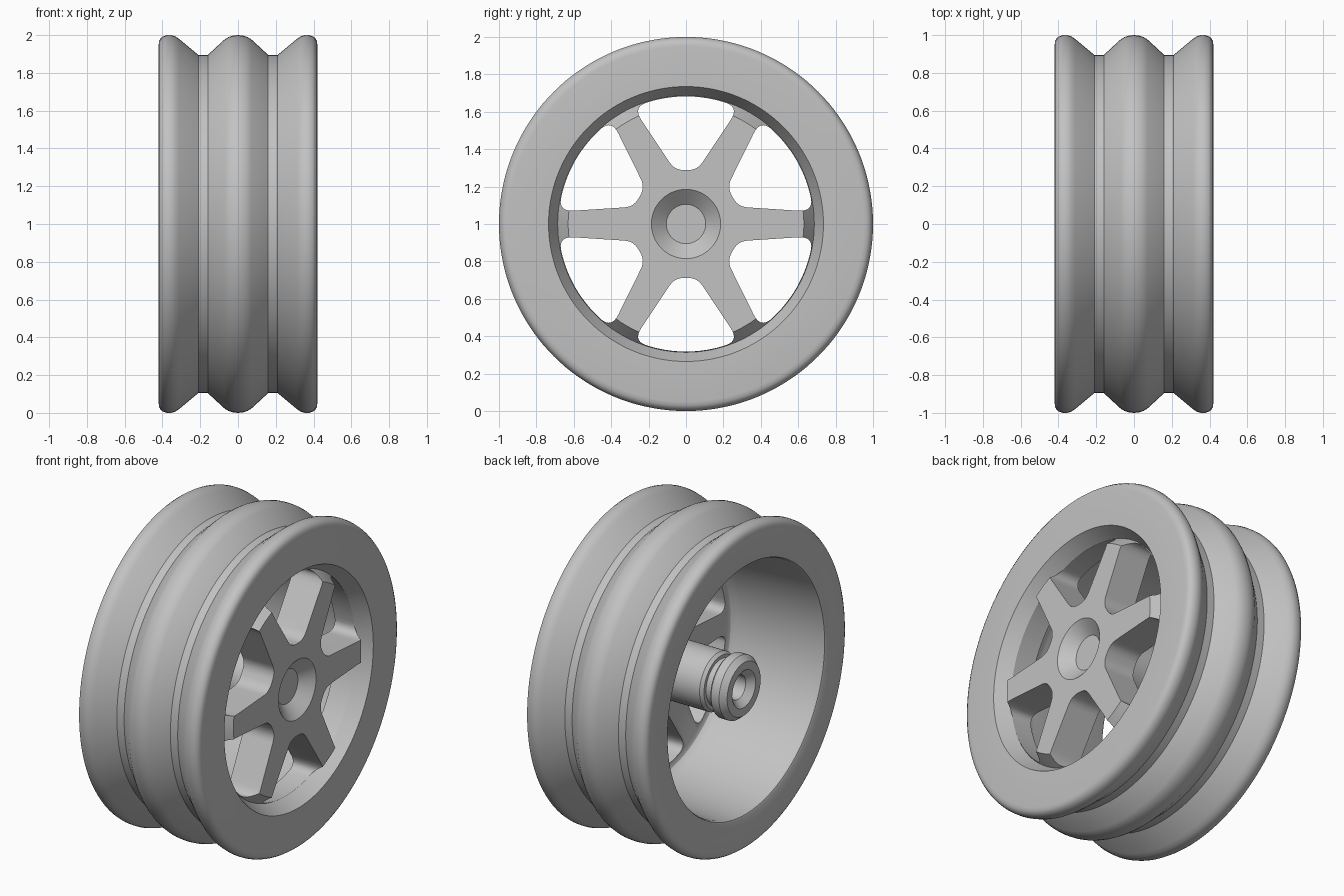
import bpy, bmesh, math
from mathutils import Vector, Matrix

cube = bpy.data.objects.get("Cube")
if cube:
    bpy.data.objects.remove(cube)

SEGMENTS = 144
SPOKES = 6

grey = bpy.data.materials.new("plain grey")
grey.use_nodes = True
colour = (0.54, 0.54, 0.54, 1)
grey.diffuse_color = colour
grey.node_tree.nodes["Principled BSDF"].inputs["Base Color"].default_value = colour


def add_object(name, bm):
    mesh = bpy.data.meshes.new(name)
    bmesh.ops.recalc_face_normals(bm, faces=bm.faces)
    bm.to_mesh(mesh)
    bm.free()
    mesh.materials.append(grey)
    obj = bpy.data.objects.new(name, mesh)
    bpy.context.collection.objects.link(obj)
    return obj


def lathe(name, profile):
    """Spin an (x, radius) profile around the x axis."""
    bm = bmesh.new()
    verts = [bm.verts.new((x, 0, r)) for x, r in profile]
    edges = [bm.edges.new(pair) for pair in zip(verts, verts[1:])]
    bmesh.ops.spin(bm, geom=verts + edges, cent=(0, 0, 0), axis=(1, 0, 0),
                   angle=math.tau, steps=SEGMENTS, use_merge=False)
    bmesh.ops.remove_doubles(bm, verts=bm.verts, dist=0.0002)
    bmesh.ops.dissolve_degenerate(bm, edges=bm.edges, dist=0.0001)
    return add_object(name, bm)


def curve_corner(a, corner, b, steps=8):
    return [a.lerp(corner, i / steps).lerp(corner.lerp(b, i / steps), i / steps)
            for i in range(steps + 1)]


def window_outline():
    """Rounded opening between two spokes, as (y, z) points around the +z axis."""
    outer = 0.682
    inner = Vector((0.06, 0.288))
    side = Vector((0.255, 0.58)) - inner
    side.normalize()
    # where the spoke edge meets the outer radius
    along = inner.dot(side)
    reach = -along + math.sqrt(along ** 2 + outer ** 2 - inner.length_squared)
    corner = inner + side * reach
    angle = math.atan2(corner.x, corner.y)

    def on_arc(a):
        return Vector((outer * math.sin(a), outer * math.cos(a)))

    trim = 0.08
    half = [on_arc(angle * i / 12) for i in range(9)]
    half += curve_corner(on_arc(angle - 0.1), corner, corner - side * trim)
    half += curve_corner(inner + side * 0.05, inner, inner - Vector((0.05, 0)))
    mirrored = [Vector((-p.x, p.y)) for p in reversed(half[1:])]
    return half + mirrored


# Outer tread: half of it, mirrored to the other side
tread = [(0.42, 0.95), (0.417, 0.97), (0.408, 0.985), (0.393, 0.995),
         (0.375, 1.0), (0.355, 1.0), (0.335, 0.995), (0.312, 0.98),
         (0.21, 0.895), (0.16, 0.895), (0.07, 0.978), (0.05, 0.99),
         (0.025, 0.998), (0, 1)]
tread += [(-x, r) for x, r in reversed(tread[:-1])]

# Front face: hub dish, spoke plane, ring groove, rim chamfer
front = [(0.34, 0), (0.34, 0.105), (0.41, 0.185), (0.41, 0.63),
         (0.33, 0.686), (0.42, 0.735)]

# Back: open bore curving into the spoke plate
bore = [(-0.42, 0.785), (-0.415, 0.775), (-0.4, 0.768), (0.13, 0.735),
        (0.165, 0.728), (0.19, 0.712), (0.2, 0.69)]

# Axle: shaft, ring groove, chamfered collar, countersunk blind hole
axle = [(0.2, 0.18), (-0.22, 0.18), (-0.24, 0.165), (-0.24, 0.145),
        (-0.295, 0.145), (-0.295, 0.18), (-0.31, 0.195), (-0.365, 0.195),
        (-0.4, 0.165), (-0.4, 0.115), (-0.36, 0.075), (-0.2, 0.075), (-0.2, 0)]

wheel = lathe("wheel", front + tread + bore + axle)

# Window cutter: all the openings in one mesh
bm = bmesh.new()
for i in range(SPOKES):
    turn = Matrix.Rotation(math.tau * i / SPOKES, 4, 'X')
    face = bm.faces.new([bm.verts.new(turn @ Vector((0.05, p.x, p.y)))
                         for p in window_outline()])
    extruded = bmesh.ops.extrude_face_region(bm, geom=[face], use_keep_orig=True)
    bmesh.ops.translate(bm, vec=(0.5, 0, 0),
                        verts=[g for g in extruded["geom"]
                               if isinstance(g, bmesh.types.BMVert)])
bmesh.ops.remove_doubles(bm, verts=bm.verts, dist=0.0001)
cutter = add_object("window_cutter", bm)
cutter.hide_render = True

cut = wheel.modifiers.new("windows", 'BOOLEAN')
cut.operation = 'DIFFERENCE'
cut.solver = 'EXACT'
cut.object = cutter
bpy.context.view_layer.update()
graph = bpy.context.evaluated_depsgraph_get()
wheel_mesh = bpy.data.meshes.new_from_object(wheel.evaluated_get(graph))
wheel.modifiers.clear()
wheel.data = wheel_mesh
bpy.data.objects.remove(cutter)

# Stand on the ground and smooth the curved faces
wheel.data.transform(Matrix.Translation((0, 0, 1)))
bpy.ops.object.select_all(action='DESELECT')
wheel.select_set(True)
bpy.context.view_layer.objects.active = wheel
bpy.ops.object.shade_smooth_by_angle(angle=math.radians(28))
